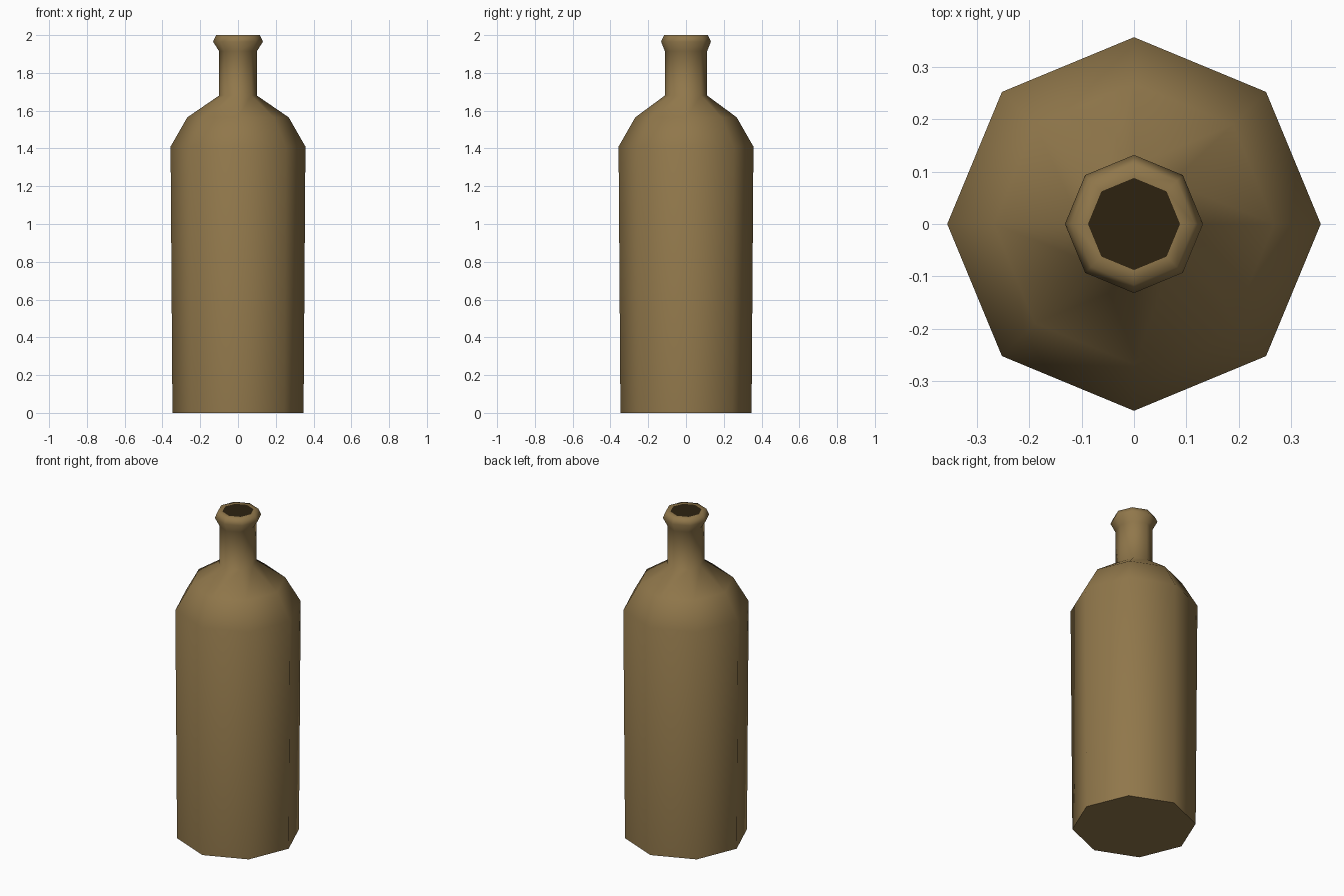
import bpy
import bmesh
from math import cos, sin, tau, radians

cube = bpy.data.objects.get("Cube")
if cube:
    bpy.data.objects.remove(cube, do_unlink=True)

SIDES = 8


def make_material(name, rgb):
    mat = bpy.data.materials.new(name)
    mat.use_nodes = True
    mat.diffuse_color = (*rgb, 1)
    bsdf = mat.node_tree.nodes["Principled BSDF"]
    bsdf.inputs["Base Color"].default_value = (*rgb, 1)
    bsdf.inputs["Roughness"].default_value = 0.8
    return mat


brown = make_material("brown_glass", (0.28, 0.185, 0.07))
dark = make_material("dark_opening", (0.026, 0.016, 0.005))

# Bottle profile: x radius, y radius, height
profile = [
    (0.347, 0.347, 0.0),     # base
    (0.357, 0.357, 1.41),    # top of body
    (0.268, 0.268, 1.565),   # shoulder
    (0.100, 0.112, 1.68),    # neck bottom
    (0.100, 0.112, 1.915),   # neck top
    (0.132, 0.132, 1.965),   # lip
    (0.116, 0.116, 2.0),     # rim
    (0.088, 0.088, 2.0),     # mouth
]

bm = bmesh.new()
rings = []
for rx, ry, z in profile:
    angles = [tau * i / SIDES for i in range(SIDES)]
    rings.append([bm.verts.new((rx * cos(a), ry * sin(a), z)) for a in angles])

# Walls between neighbouring rings
for low, high in zip(rings, rings[1:]):
    for i in range(SIDES):
        j = (i + 1) % SIDES
        bm.faces.new((low[i], low[j], high[j], high[i]))

# Closed base and dark mouth
bm.faces.new(rings[0][::-1])
mouth = bm.faces.new(rings[-1])
mouth.material_index = 1

mesh = bpy.data.meshes.new("bottle")
bm.to_mesh(mesh)
bm.free()
mesh.materials.append(brown)
mesh.materials.append(dark)

bottle = bpy.data.objects.new("bottle", mesh)
bpy.context.collection.objects.link(bottle)
bpy.ops.object.select_all(action="DESELECT")
bottle.select_set(True)
bpy.context.view_layer.objects.active = bottle
bpy.ops.object.shade_smooth_by_angle(angle=radians(75))
